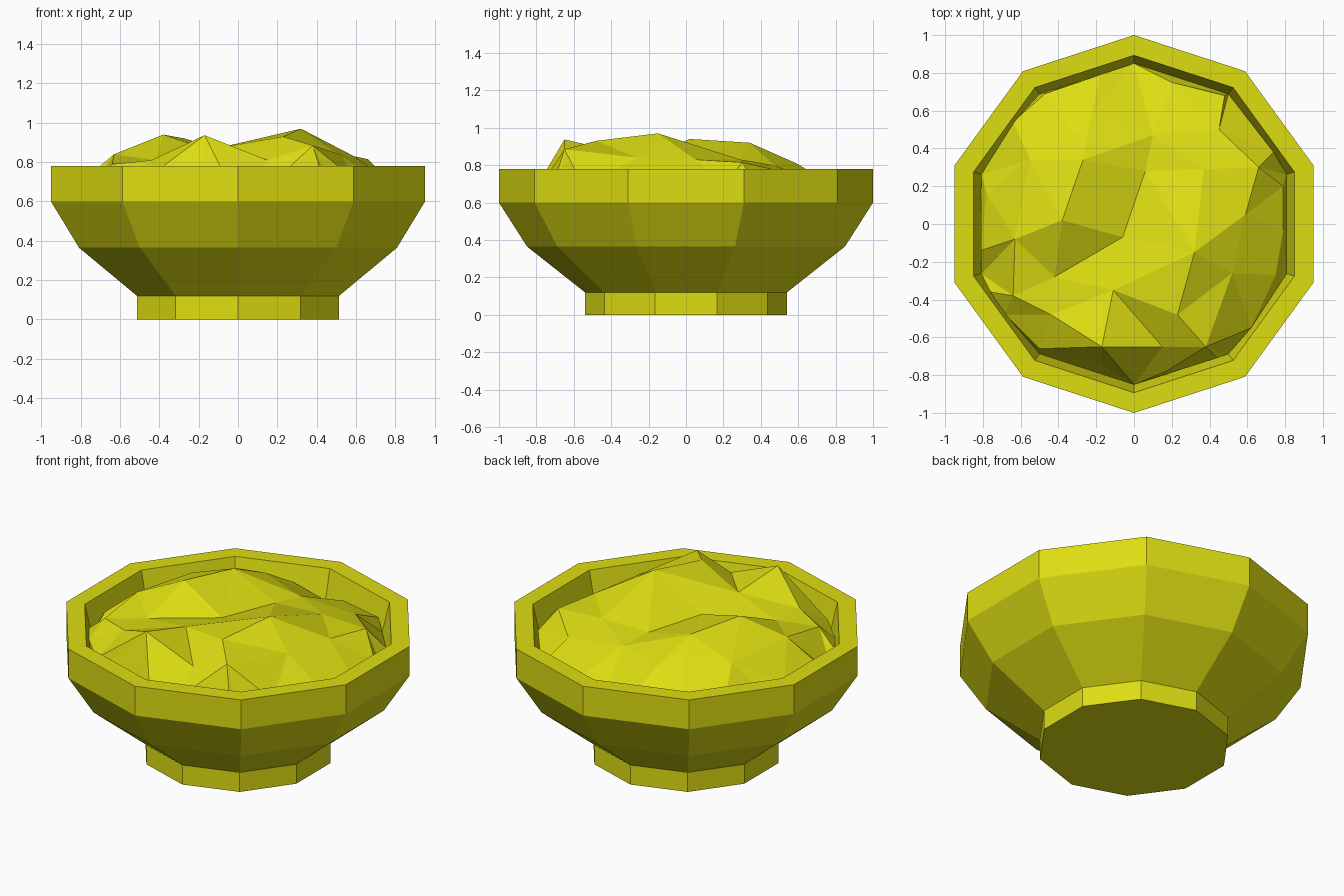
import bpy, bmesh, math
from mathutils import Vector
from mathutils.geometry import delaunay_2d_cdt

if "Cube" in bpy.data.objects:
    bpy.data.objects.remove(bpy.data.objects["Cube"])

SIDES = 10

yellow = bpy.data.materials.new("mustard yellow")
yellow.diffuse_color = (0.73, 0.73, 0.006, 1)
yellow.use_nodes = True
yellow.node_tree.nodes["Principled BSDF"].inputs["Base Color"].default_value = yellow.diffuse_color


def add_object(name, bm):
    mesh = bpy.data.meshes.new(name)
    bm.to_mesh(mesh)
    bm.free()
    mesh.materials.append(yellow)
    obj = bpy.data.objects.new(name, mesh)
    bpy.context.collection.objects.link(obj)
    return obj


def ring_points(radius, z):
    turn = 2 * math.pi / SIDES
    return [Vector((radius * math.cos(math.pi / 2 + i * turn),
                    radius * math.sin(math.pi / 2 + i * turn), z)) for i in range(SIDES)]


def lathe(name, profile):
    """Ten-sided solid of revolution, capped at both profile ends."""
    bm = bmesh.new()
    rings = [[bm.verts.new(p) for p in ring_points(r, z)] for r, z in profile]
    for a, b in zip(rings, rings[1:]):
        for i in range(SIDES):
            j = (i + 1) % SIDES
            bm.faces.new((a[i], a[j], b[j], b[i]))
    bm.faces.new(rings[0][::-1])
    bm.faces.new(rings[-1])
    return add_object(name, bm)


# Bowl: foot, flared outside, flat rim, hollow inside
lathe("bowl", [(0.54, 0), (0.54, 0.12), (0.85, 0.365), (1.0, 0.6), (1.0, 0.78),
               (0.893, 0.78), (0.845, 0.58), (0.74, 0.40), (0.45, 0.22)])

# Food: lumpy heap, peaks and hollows placed as (x, y, z)
lumps = [
    (0.32, -0.15, 0.97), (-0.38, 0.02, 0.94), (-0.27, 0.34, 0.92),
    (0.06, 0.28, 0.82), (-0.06, -0.07, 0.83), (-0.42, -0.28, 0.81),
    (-0.17, -0.65, 0.937), (0.23, -0.48, 0.93), (0.15, -0.65, 0.81),
    (-0.44, -0.48, 0.81), (0.38, -0.65, 0.885), (0.59, 0.05, 0.83),
    (0.66, 0.30, 0.815), (0.37, 0.29, 0.83), (0.10, 0.47, 0.80),
    (-0.22, 0.59, 0.81), (-0.30, 0.47, 0.86), (-0.55, 0.34, 0.82),
    (-0.63, -0.08, 0.84), (-0.64, -0.38, 0.79), (-0.11, -0.35, 0.87),
    (0.52, -0.26, 0.84), (0.45, 0.50, 0.77),
]
# Edge of the heap, just inside the bowl wall
edge = [(-0.81, -0.14), (-0.78, 0.16), (-0.64, 0.54), (-0.47, 0.69), (-0.18, 0.79),
        (0.2, 0.75), (0.48, 0.68), (0.74, 0.38), (0.79, 0.2), (0.79, -0.03),
        (0.75, -0.27), (0.62, -0.55), (0.44, -0.71), (0.17, -0.78), (-0.18, -0.74),
        (-0.50, -0.66), (-0.68, -0.48), (-0.76, -0.36)]
points = [Vector(p) for p in lumps]
points += [Vector((x, y, 0.69)) for x, y in edge]
points += ring_points(0.85, 0.60)

flat = [p.to_2d() for p in points]
out_pts, _, tris, origin, _, _ = delaunay_2d_cdt(flat, [], [], 0, 1e-5)
bm = bmesh.new()
verts = [bm.verts.new((p.x, p.y, points[o[0]].z)) for p, o in zip(out_pts, origin)]
for t in tris:
    bm.faces.new([verts[i] for i in t])
bm.normal_update()
for f in bm.faces:
    if f.normal.z < 0:
        f.normal_flip()
add_object("food_heap", bm)
